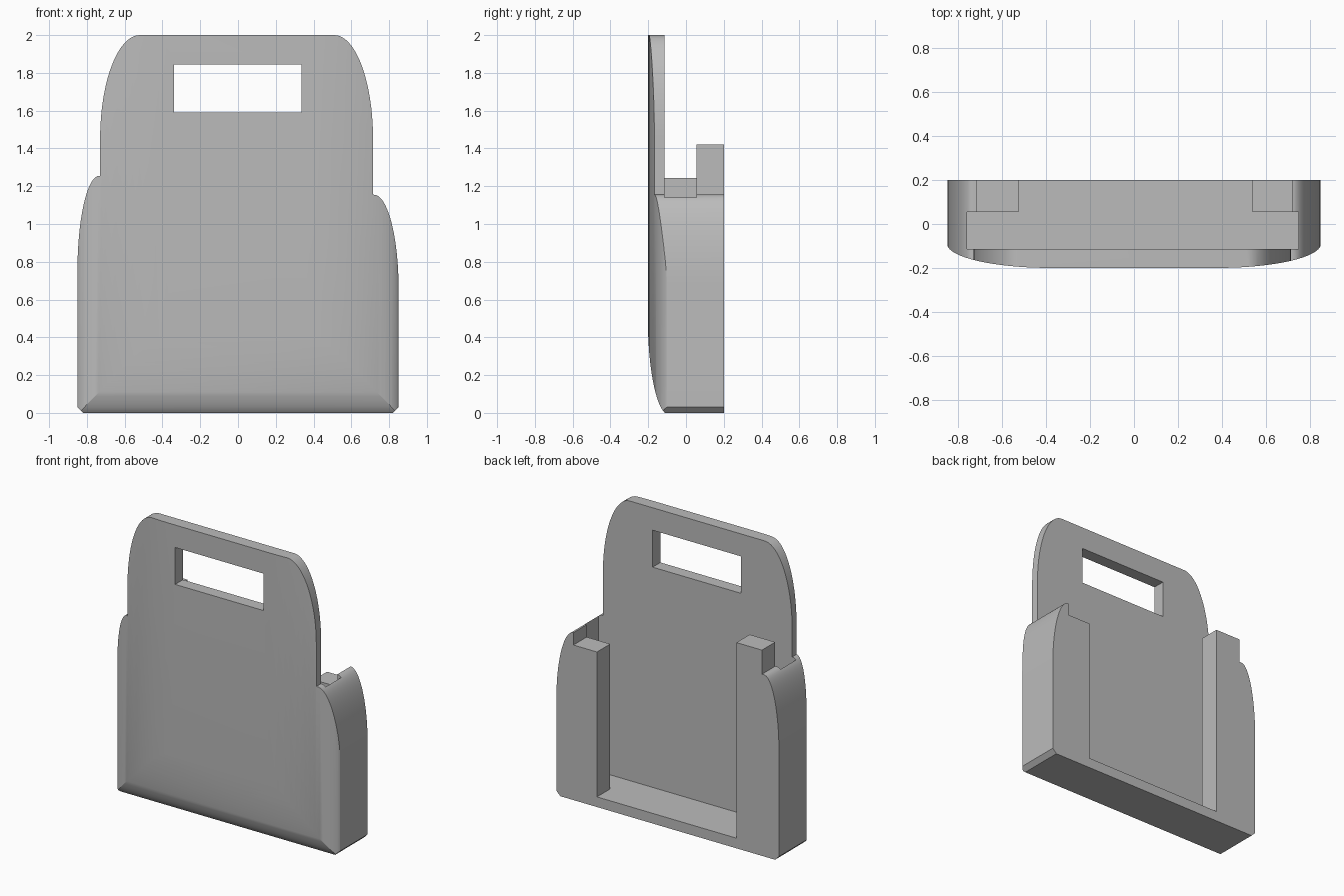
import bpy, bmesh, math

cube = bpy.data.objects.get("Cube")
if cube:
    bpy.data.objects.remove(cube, do_unlink=True)

grey = bpy.data.materials.new("plain_grey")
grey.use_nodes = True
grey.diffuse_color = (0.5, 0.5, 0.5, 1)
grey.node_tree.nodes["Principled BSDF"].inputs["Base Color"].default_value = (0.5, 0.5, 0.5, 1)


def arc(cx, cy, a, b, start, end, n=20):
    """Points along an elliptical arc, angles in degrees."""
    angles = [math.radians(start + (end - start) * i / n) for i in range(n + 1)]
    return [(cx + a * math.cos(t), cy + b * math.sin(t)) for t in angles]


def prism(name, points, axis, lo, hi):
    """Extrude a closed 2D profile along the named axis."""
    place = {"x": lambda p, d: (d, p[0], p[1]),
             "y": lambda p, d: (p[0], d, p[1]),
             "z": lambda p, d: (p[0], p[1], d)}[axis]
    bm = bmesh.new()
    rings = [[bm.verts.new(place(p, d)) for p in points] for d in (lo, hi)]
    for ring in rings:
        bm.faces.new(ring)
    n = len(points)
    for i in range(n):
        j = (i + 1) % n
        bm.faces.new((rings[0][i], rings[0][j], rings[1][j], rings[1][i]))
    bmesh.ops.recalc_face_normals(bm, faces=bm.faces)
    mesh = bpy.data.meshes.new(name)
    bm.to_mesh(mesh)
    bm.free()
    mesh.materials.append(grey)
    obj = bpy.data.objects.new(name, mesh)
    bpy.context.collection.objects.link(obj)
    return obj


def box(name, x0, x1, y0, y1, z0, z1):
    return prism(name, [(x0, z0), (x1, z0), (x1, z1), (x0, z1)], "y", y0, y1)


def combine(obj, tool, operation):
    """Apply a boolean and discard the tool."""
    mod = obj.modifiers.new("shape", "BOOLEAN")
    mod.object, mod.operation, mod.solver = tool, operation, "EXACT"
    bpy.context.view_layer.objects.active = obj
    bpy.ops.object.modifier_apply(modifier=mod.name)
    bpy.data.objects.remove(tool, do_unlink=True)


# Outline: chamfered base, uneven shoulders, rounded top
outline = [(-0.82, 0), (0.82, 0), (0.85, 0.03)]
outline += arc(0.72, 0.66, 0.13, 0.495, 0, 90) + [(0.715, 1.155)]
outline += arc(0.51, 1.45, 0.205, 0.55, 0, 90)
outline += arc(-0.52, 1.45, 0.21, 0.55, 90, 180)
outline += [(-0.73, 1.255)] + arc(-0.735, 0.75, 0.115, 0.505, 90, 180) + [(-0.85, 0.03)]
holder = prism("holder_body", outline, "y", -0.4, 0.4)

# Rounded front: domed across the width and toward the base
plan = [(0.852, 0.2), (-0.852, 0.2)]
plan += arc(-0.38, -0.09, 0.472, 0.11, 180, 270) + arc(0.38, -0.09, 0.472, 0.11, 270, 360)
combine(holder, prism("plan", plan, "z", -0.1, 2.1), "INTERSECT")
side = [(0.3, -0.01), (0.3, 2.2), (-0.202, 2.2)] + arc(-0.09, 0.5, 0.112, 0.51, 180, 270)
combine(holder, prism("side", side, "x", -1, 1), "INTERSECT")

# Slot, rear window, post tops and hand grip
cuts = {
    "slot": (-0.76, 0.75, -0.115, 0.055, 0.07, 2.3),
    "rear_window": (-0.525, 0.54, -0.05, 0.4, 0.07, 2.31),
    "left_post_top": (0.5, 0.72, -0.04, 0.41, 1.07, 2.32),
    "right_post_top": (-0.8, -0.5, -0.03, 0.42, 1.42, 2.33),
    "right_post_side": (-0.81, -0.72, -0.02, 0.43, 1.254, 2.34),
    "hand_grip": (-0.34, 0.335, -0.5, 0.5, 1.59, 1.845),
}
for name, size in cuts.items():
    combine(holder, box(name, *size), "DIFFERENCE")

bpy.ops.object.select_all(action="DESELECT")
holder.select_set(True)
bpy.context.view_layer.objects.active = holder
bpy.ops.object.shade_smooth_by_angle(angle=math.radians(22))
